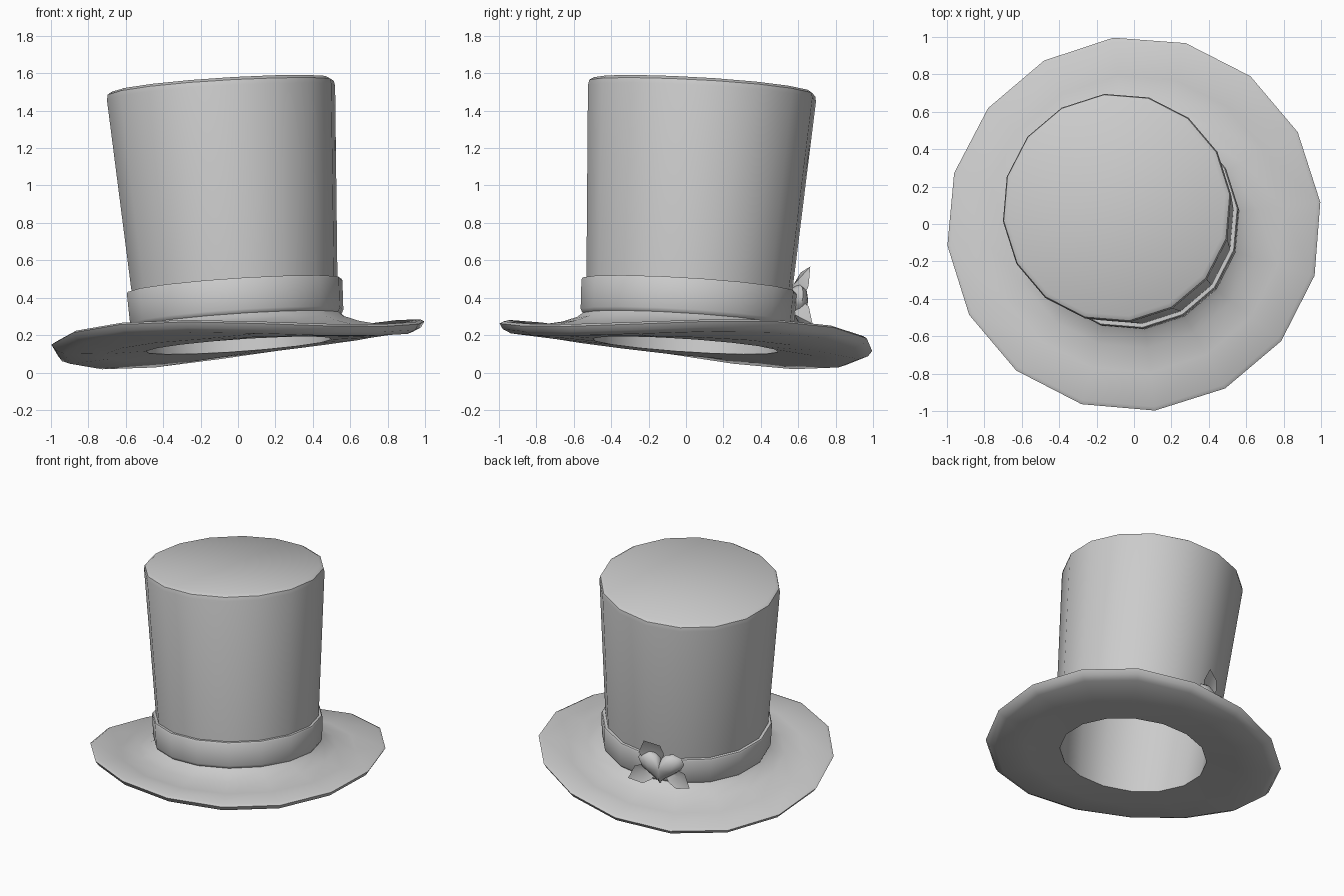
import bpy, bmesh
from math import sin, cos, pi, radians
from mathutils import Matrix, Vector

if "Cube" in bpy.data.objects:
    bpy.data.objects.remove(bpy.data.objects["Cube"])

SIDES = 16
START = radians(6.5)

grey = bpy.data.materials.new("plain grey")
grey.use_nodes = True
grey.diffuse_color = (0.6, 0.6, 0.6, 1)
grey.node_tree.nodes["Principled BSDF"].inputs["Base Color"].default_value = (0.6, 0.6, 0.6, 1)

# The whole hat leans towards the back right around the brim centre
lean = Vector((0, 0, 1)).rotation_difference(Vector((-0.07, 0.066, 1))).to_matrix().to_4x4()
pivot = Matrix.Translation((0, 0, 0.2))
TILT = pivot @ lean @ pivot.inverted()


def finish(name, bm, matrix, angle=40):
    bmesh.ops.recalc_face_normals(bm, faces=bm.faces)
    mesh = bpy.data.meshes.new(name)
    bm.to_mesh(mesh)
    bm.free()
    mesh.transform(matrix)
    mesh.materials.append(grey)
    obj = bpy.data.objects.new(name, mesh)
    bpy.context.collection.objects.link(obj)
    bpy.ops.object.select_all(action="DESELECT")
    obj.select_set(True)
    bpy.context.view_layer.objects.active = obj
    bpy.ops.object.shade_smooth_by_angle(angle=radians(angle))
    return obj


def bridge(bm, a, b):
    n = len(a)
    for i in range(n):
        j = (i + 1) % n
        bm.faces.new((a[i], a[j], b[j], b[i]))


def revolve(name, profile, closed=False):
    """Turn (radius, height) points round z; the brim area is warped."""
    bm = bmesh.new()
    rings = []
    for r, z in profile:
        ring = []
        for i in range(SIDES):
            a = START + 2 * pi * i / SIDES
            x, y = r * cos(a), r * sin(a)
            warp = 0.1 * x * y * min(1, max(0, (r - 0.55) / 0.35))
            ring.append(bm.verts.new((x, y, z + warp)))
        rings.append(ring)
    for a, b in zip(rings, rings[1:]):
        bridge(bm, a, b)
    if closed:
        bridge(bm, rings[-1], rings[0])
    else:
        bm.faces.new(rings[0])
        bm.faces.new(rings[-1])
    return finish(name, bm, TILT)


# Hat shell: inner ceiling, lining, underside, rolled edge, brim top, crown
revolve("hat_shell", [
    (0.57, 1.48), (0.51, 0.3), (0.5, 0.145),
    (0.72, 0.14), (0.94, 0.15), (0.985, 0.17), (1.005, 0.2), (0.985, 0.212),
    (0.8, 0.2), (0.67, 0.225), (0.59, 0.255), (0.55, 0.29),
    (0.555, 0.47), (0.615, 1.5), (0.609, 1.528), (0.585, 1.543)])

# Hat band
revolve("hat_band", [(0.55, 0.27), (0.567, 0.283), (0.575, 0.3),
                     (0.581, 0.458), (0.575, 0.468), (0.55, 0.468)], closed=True)

# Ornament frame on the back of the band: x across, y up, z outward
face = radians(108)
out = Vector((cos(face), sin(face), 0))
across = Vector((-sin(face), cos(face), 0))
up = Vector((0, 0, 1))
frame = Matrix((across, up, out)).transposed().to_4x4()
ORNAMENT = TILT @ Matrix.Translation(out * 0.575 + up * 0.405) @ frame

# Puffed heart
bm = bmesh.new()
rings = []
for scale, depth in ((0.8, -0.02), (1, 0.015), (0.88, 0.045), (0.55, 0.068)):
    ring = []
    for i in range(20):
        t = 2 * pi * i / 20
        x = 16 * sin(t) ** 3
        y = 13 * cos(t) - 5 * cos(2 * t) - 2 * cos(3 * t) - cos(4 * t) + 2
        ring.append(bm.verts.new((x * scale * 0.0102, y * scale * 0.0082, depth)))
    rings.append(ring)
for a, b in zip(rings, rings[1:]):
    bridge(bm, a, b)
bm.faces.new(rings[0])
peak = bm.verts.new((0, 0.01, 0.078))
for i in range(20):
    bm.faces.new((rings[-1][i], rings[-1][(i + 1) % 20], peak))
finish("heart", bm, ORNAMENT, 50)


# Folded leaves spreading from behind the heart
def leaf(name, angle, length, width):
    bm = bmesh.new()
    spine = [(0, 0, 0.0), (length * 0.55, 0, 0.015), (length, 0, 0.06)]
    base, mid, tip = [bm.verts.new(p) for p in spine]
    under = bm.verts.new((length * 0.5, 0, -0.012))
    for s in (-1, 1):
        near = bm.verts.new((length * 0.4, s * width * 0.45, 0.035))
        far = bm.verts.new((length * 0.68, s * width * 0.5, 0.045))
        bm.faces.new((base, near, mid))
        bm.faces.new((near, far, mid))
        bm.faces.new((far, tip, mid))
        bm.faces.new((base, near, under))
        bm.faces.new((near, far, under))
        bm.faces.new((far, tip, under))
    finish(name, bm, ORNAMENT @ Matrix.Rotation(radians(angle), 4, "Z"), 30)


leaf("top_leaf", 118, 0.24, 0.17)
leaf("left_leaf", 205, 0.24, 0.14)
leaf("right_leaf", -25, 0.24, 0.14)
